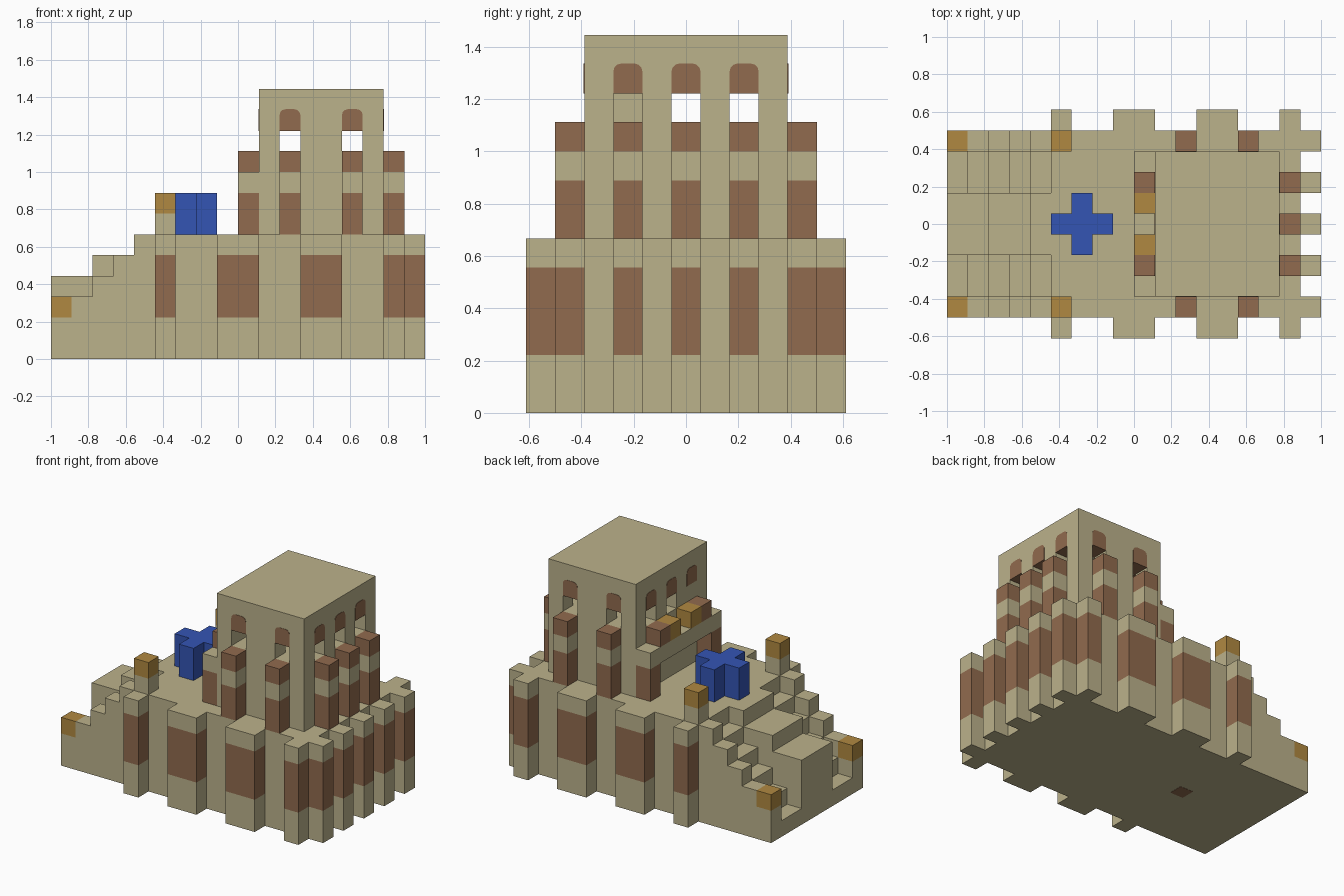
import bpy, bmesh, math
from mathutils import Vector

if "Cube" in bpy.data.objects:
    bpy.data.objects.remove(bpy.data.objects["Cube"], do_unlink=True)

U = 1 / 9  # one building block


def material(name, color):
    m = bpy.data.materials.new(name)
    m.use_nodes = True
    m.diffuse_color = (*color, 1)
    bsdf = m.node_tree.nodes["Principled BSDF"]
    bsdf.inputs["Base Color"].default_value = (*color, 1)
    bsdf.inputs["Roughness"].default_value = 0.9
    return m


SAND = material("sandstone", (0.50, 0.445, 0.26))
BROWN = material("brown brick", (0.285, 0.147, 0.077))
OCHRE = material("ochre", (0.434, 0.25, 0.053))
BLUE = material("blue", (0.034, 0.09, 0.456))


def place(p):
    return Vector((p[0] * U - 1, p[1] * U, p[2] * U))


def finish(name, bm, mat):
    bmesh.ops.recalc_face_normals(bm, faces=bm.faces)
    mesh = bpy.data.meshes.new(name)
    bm.to_mesh(mesh)
    bm.free()
    mesh.materials.append(mat)
    ob = bpy.data.objects.new(name, mesh)
    bpy.context.collection.objects.link(ob)
    return ob


def blocks(name, mat, boxes):
    """Each box is (x range, y range, z range) in block units."""
    bm = bmesh.new()
    for spans in boxes:
        lo, hi = place([s[0] for s in spans]), place([s[1] for s in spans])
        for v in bmesh.ops.create_cube(bm, size=1)["verts"]:
            v.co = Vector([hi[i] if v.co[i] > 0 else lo[i] for i in range(3)])
    return finish(name, bm, mat)


def both(boxes):
    """Add the copies mirrored across the long axis."""
    return boxes + [(x, (-y[1], -y[0]), z) for x, y, z in boxes]


def banded(name, plans, bands):
    for k, (z, mat) in enumerate(bands):
        blocks(f"{name}_band_{k + 1}", mat, [(x, y, z) for x, y in plans])


def mirror_plans(plans):
    return plans + [(x, (-y[1], -y[0])) for x, y in plans]


# Terrace
blocks("terrace", SAND, [((5, 17), (-4.5, 4.5), (0, 6))])
blocks("floor_patch", BROWN, [((5.05, 5.95), (-.45, .45), (-.01, .02))])

# Approach: central ramp blocks, side stairs, outer walls
blocks("central_steps", SAND,
       [((a, b), (-1.5, 1.5), (0, h)) for a, b, h in ((0, 2, 4), (2, 4, 5), (4, 5, 6))])
blocks("side_stairs", SAND,
       both([((i, i + 1), (1.5, 3.5), (0, i + 1)) for i in range(5)]))
blocks("stair_walls", SAND,
       both([((i, i + 1), (3.5, 4.5), (0, h)) for i, h in enumerate((2, 3, 4, 5, 6))]))
blocks("wall_end_caps", OCHRE, both([((0, 1), (3.5, 4.5), (2, 3))]))

# Terrace lamp posts
blocks("posts", SAND, both([((5, 6), (3.5, 4.5), (6, 7))]))
blocks("post_caps", OCHRE, both([((5, 6), (3.5, 4.5), (7, 8))]))

# Buttresses around the terrace
side = [((a, b), (4.5, 5.5)) for a, b in ((5, 6), (8, 10), (12, 14), (16, 17))]
end = [((17, 18), y) for y in ((1.5, 2.5), (3.5, 4.5))]
banded("buttress", mirror_plans(side + end) + [((17, 18), (-.5, .5))],
       [((0, 2), SAND), ((2, 5), BROWN), ((5, 6), SAND)])

# Blue cross, centre bar plus two arms
blocks("cross", BLUE, [((5, 8), (-.5, .5), (6, 8))] +
       both([((6, 7), (.5, 1.5), (6, 8))]))

# Tower: solid base, window piers, solid top
blocks("tower_base", SAND, [((10, 16), (-3.5, 3.5), (6, 10))])
piers = [((a, b), (2.5, 3.5), (10, 11)) for a, b in ((10, 11), (12, 14), (15, 16))]
piers += [((x, x + 1), (.5, 1.5), (10, 11)) for x in (10, 15)]
blocks("window_piers", SAND, both(piers) + [((10, 11), (-2.5, -1.5), (10, 11))])
blocks("tower_top", SAND, [((10, 16), (-3.5, 3.5), (11, 13))])


# Brown arch heads set through the tower walls
def arch_head(bm, x, y, along_x):
    e, r = 0.02, 0.28
    outline = [(-.5, 11 - e), (.5, 11 - e)]
    for cx, start in ((.5 - r, 0), (r - .5, 90)):
        for k in range(4):
            t = math.radians(start + 30 * k)
            outline.append((cx + r * math.cos(t), 12.02 - r + r * math.sin(t)))
    rings = []
    for d in (-.5 - e, .5 + e):
        pts = [(x + s, y + d, z) if along_x else (x + d, y + s, z) for s, z in outline]
        rings.append([bm.verts.new(place(p)) for p in pts])
    n = len(outline)
    bm.faces.new(rings[0])
    bm.faces.new(rings[1])
    for k in range(n):
        m = (k + 1) % n
        bm.faces.new((rings[0][k], rings[0][m], rings[1][m], rings[1][k]))


bm = bmesh.new()
for x in (11.5, 14.5):
    for y in (-3, 3):
        arch_head(bm, x, y, True)
for x in (10.5, 15.5):
    for y in (-2, 0, 2):
        arch_head(bm, x, y, False)
finish("arch_heads", bm, BROWN)

# Pilasters under the tower windows
pil = mirror_plans([((a, a + 1), (3.5, 4.5)) for a in (11, 14)] + [((16, 17), (1.5, 2.5))])
banded("pilaster", pil + [((16, 17), (-.5, .5))],
       [((6, 8), BROWN), ((8, 9), SAND), ((9, 10), BROWN)])

# Entrance porch: two pillars, lintel, ornaments
blocks("porch_pillars", BROWN, both([((9, 10), (2.5, 3.5), (6, 8))]))
blocks("porch_lintel", SAND, [((9, 10), (-3.5, 3.5), (8, 9))])
blocks("porch_outer_ornaments", BROWN, both([((9, 10), (1.5, 2.5), (9, 10))]))
blocks("porch_inner_ornaments", OCHRE, both([((9, 10), (.5, 1.5), (9, 10))]))
